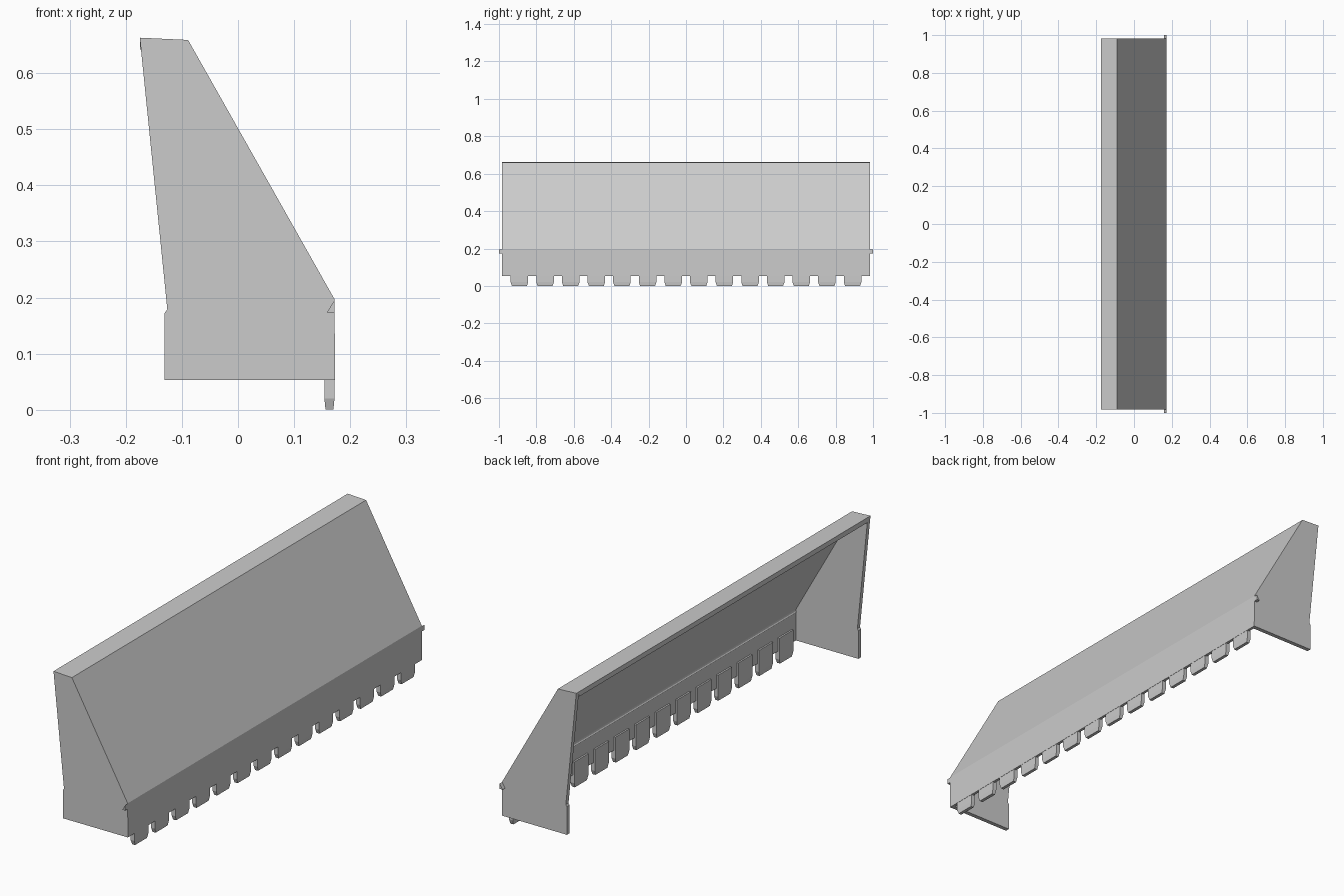
import bpy, bmesh

if "Cube" in bpy.data.objects:
    bpy.data.objects.remove(bpy.data.objects["Cube"])

HALF = 0.983      # half width over the side plates
SIDE_T = 0.018    # side plate thickness


def mesh_object(name, bm):
    bmesh.ops.recalc_face_normals(bm, faces=bm.faces[:])
    me = bpy.data.meshes.new(name)
    bm.to_mesh(me)
    bm.free()
    ob = bpy.data.objects.new(name, me)
    bpy.context.collection.objects.link(ob)
    return ob


def extrude_profile(name, pts, y0, y1):
    """Extrude an (x, z) outline along y."""
    bm = bmesh.new()
    face = bm.faces.new([bm.verts.new((x, y0, z)) for x, z in pts])
    geo = bmesh.ops.extrude_face_region(bm, geom=[face])["geom"]
    verts = [g for g in geo if isinstance(g, bmesh.types.BMVert)]
    bmesh.ops.translate(bm, verts=verts, vec=(0, y1 - y0, 0))
    return mesh_object(name, bm)


def tooth(name, y):
    """Stack of rectangles (z, half width, x min, x max), narrowing at the tip."""
    rows = [(0.0, 0.040, 0.156, 0.170), (0.020, 0.047, 0.154, 0.172),
            (0.110, 0.047, 0.154, 0.172)]
    bm = bmesh.new()
    rings = [[bm.verts.new(c) for c in ((a, y - w, z), (b, y - w, z),
                                        (b, y + w, z), (a, y + w, z))]
             for z, w, a, b in rows]
    bm.faces.new(rings[0])
    bm.faces.new(rings[-1])
    for lo, hi in zip(rings, rings[1:]):
        for i in range(4):
            j = (i + 1) % 4
            bm.faces.new((lo[i], lo[j], hi[j], hi[i]))
    return mesh_object(name, bm)


# side plates
side = [(-0.175, 0.663), (-0.089, 0.659), (0.172, 0.197), (0.173, 0.053),
        (-0.131, 0.053), (-0.131, 0.172), (-0.126, 0.179)]
extrude_profile("side_plate_front", side, -HALF, -HALF + SIDE_T)
extrude_profile("side_plate_back", side, HALF - SIDE_T, HALF)

# folded body: top flange, sloping plate and upright lower plate
body = [(-0.175, 0.663), (-0.089, 0.659), (0.172, 0.197), (0.173, 0.053),
        (0.161, 0.053), (0.161, 0.185), (-0.097, 0.641), (-0.175, 0.642)]
inner = HALF - SIDE_T
extrude_profile("folded_blade", body, -inner, inner)

# triangular bar along the fold, poking out past the sides
bar = [(0.172, 0.195), (0.172, 0.173), (0.158, 0.173)]
extrude_profile("fold_bar", bar, -1.0, 1.0)

# row of teeth
for i in range(14):
    tooth(f"tooth_{i + 1}", (i - 6.5) * 0.137)
